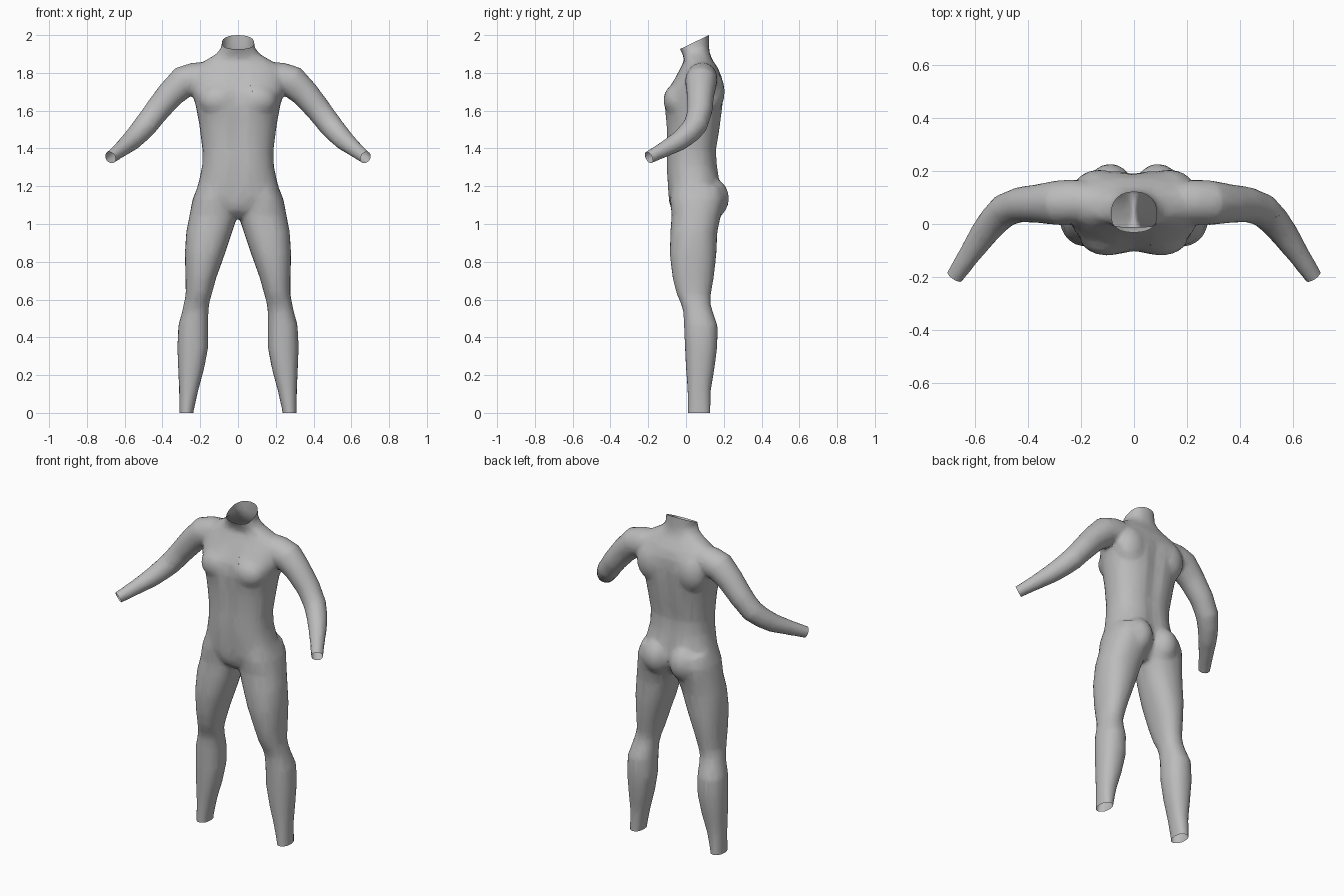
import bpy, bmesh, math
from mathutils import Vector

if "Cube" in bpy.data.objects:
    bpy.data.objects.remove(bpy.data.objects["Cube"])

bm = bmesh.new()
N = 28


def loft(rings):
    """Skin a list of equal-length rings into a closed tube."""
    rows = [[bm.verts.new(p) for p in r] for r in rings]
    for a, b in zip(rows, rows[1:]):
        for i in range(N):
            j = (i + 1) % N
            bm.faces.new((a[i], a[j], b[j], b[i]))
    bm.faces.new(rows[0])
    bm.faces.new(rows[-1])


def flat_ring(z, x0, x1, y0, y1, power=0.9, groove=0.0):
    """Horizontal rounded section, optionally dented along the centre line."""
    cx, hw, cy, hd = (x0 + x1) / 2, (x1 - x0) / 2, (y0 + y1) / 2, (y1 - y0) / 2
    pts = []
    for i in range(N):
        a = 2 * math.pi * i / N
        c, s = math.cos(a), math.sin(a)
        x = cx + hw * math.copysign(abs(c) ** power, c)
        y = hd * math.copysign(abs(s) ** power, s)
        y *= 1 - groove * math.exp(-(x / 0.035) ** 2)
        pts.append(Vector((x, cy + y, z)))
    return pts


def ellipsoid(centre, radii):
    res = bmesh.ops.create_uvsphere(bm, u_segments=20, v_segments=12, radius=1)
    for v in res["verts"]:
        v.co = Vector([c + r * k for c, r, k in zip(centre, radii, v.co)])


# Torso and neck: z, half width, front y, back y, centre groove
torso = [
    (1.03, .04, -.03, .12, 0), (1.07, .12, -.075, .15, 0), (1.11, .20, -.088, .17, 0),
    (1.155, .228, -.097, .185, .05), (1.235, .205, -.102, .18, .08),
    (1.31, .19, -.107, .168, .08), (1.39, .188, -.103, .163, .08),
    (1.525, .205, -.108, .185, .1), (1.63, .225, -.118, .198, .1),
    (1.70, .245, -.108, .205, .1), (1.77, .25, -.062, .195, .06),
    (1.825, .235, -.03, .17, 0), (1.865, .175, -.01, .142, 0),
    (1.90, .115, -.018, .127, 0), (1.935, .088, -.038, .122, 0),
    (1.99, .084, -.045, .121, 0), (2.05, .084, -.045, .121, 0),
]
loft([flat_ring(z, -w, w, f, b, .85, g) for z, w, f, b, g in torso])

# Leg: z, inner x, outer x, front y, back y
leg = [
    (-.06, .235, .312, .01, .13), (.01, .235, .311, .01, .13), (.12, .21, .312, .008, .132),
    (.23, .18, .317, 0, .15), (.35, .157, .321, -.006, .166), (.465, .157, .316, -.011, .167),
    (.535, .157, .296, -.014, .142), (.58, .152, .287, -.027, .129), (.625, .14, .277, -.048, .131),
    (.715, .115, .278, -.071, .147), (.84, .07, .282, -.086, .161), (.96, .03, .274, -.083, .166),
    (1.045, .002, .257, -.076, .185), (1.13, .005, .241, -.085, .205), (1.2, .03, .213, -.075, .19),
]

# Arm: centre point and radius along the limb
arm = [
    ((.17, .085, 1.785), .075), ((.225, .083, 1.772), .084), ((.285, .08, 1.755), .085),
    ((.355, .077, 1.69), .074), ((.43, .073, 1.60), .067), ((.487, .052, 1.525), .064),
    ((.525, .015, 1.482), .059), ((.565, -.035, 1.44), .053), ((.62, -.115, 1.395), .042),
    ((.675, -.197, 1.352), .034), ((.711, -.251, 1.324), .034),
]

for s in (1, -1):
    loft([[Vector((s * p.x, p.y, p.z)) for p in flat_ring(*r)] for r in leg])
    rings = []
    for i, (p, r) in enumerate(arm):
        d = Vector(arm[min(i + 1, len(arm) - 1)][0]) - Vector(arm[max(i - 1, 0)][0])
        q = d.to_track_quat('Z', 'Y')
        ring = []
        for k in range(N):
            a = 2 * math.pi * k / N
            v = Vector(p) + q @ Vector((r * math.cos(a), r * math.sin(a), 0))
            ring.append(Vector((s * v.x, v.y, v.z)))
        rings.append(ring)
    loft(rings)
    # Buttock, chest muscle and shoulder blade
    ellipsoid((s * .09, .12, 1.135), (.092, .108, .115))
    ellipsoid((s * .10, -.05, 1.655), (.105, .07, .085))
    ellipsoid((s * .13, .13, 1.70), (.10, .075, .12))

bmesh.ops.recalc_face_normals(bm, faces=bm.faces[:])
mesh = bpy.data.meshes.new("body_suit")
bm.to_mesh(mesh)
bm.free()
body = bpy.data.objects.new("body_suit", mesh)
bpy.context.collection.objects.link(body)
bpy.context.view_layer.objects.active = body
body.select_set(True)

# Fuse the parts into one skin, soften and simplify it
m = body.modifiers.new("fuse", 'REMESH')
m.mode, m.voxel_size = 'VOXEL', 0.011
m = body.modifiers.new("soften", 'SMOOTH')
m.factor, m.iterations = 0.5, 8
m = body.modifiers.new("simplify", 'DECIMATE')
m.ratio = 0.12
for name in ("fuse", "soften", "simplify"):
    bpy.ops.object.modifier_apply(modifier=name)

# Cut the neck, wrists and ankles open
bm = bmesh.new()
bm.from_mesh(body.data)


def cut(inside, point, normal):
    faces = [f for f in bm.faces if inside(f.calc_center_median())]
    geom = list({v for f in faces for v in f.verts}) + list({e for f in faces for e in f.edges}) + faces
    bmesh.ops.bisect_plane(bm, geom=geom, plane_co=point, plane_no=normal, clear_outer=True)


cut(lambda c: c.z > 1.85, (0, -.04, 1.922), (0, -.075, .155))
cut(lambda c: c.z < .2, (0, 0, 0), (0, 0, -1))
for s in (1, -1):
    cut(lambda c: c.x * s > .58, (s * .675, -.197, 1.352), (s * .055, -.082, -.043))
bm.to_mesh(body.data)
bm.free()

grey = bpy.data.materials.new("plain grey")
grey.diffuse_color = (.5, .5, .5, 1)
grey.use_nodes = True
grey.node_tree.nodes["Principled BSDF"].inputs["Base Color"].default_value = grey.diffuse_color
body.data.materials.clear()
body.data.materials.append(grey)
bpy.ops.object.shade_smooth_by_angle(angle=math.radians(30))
